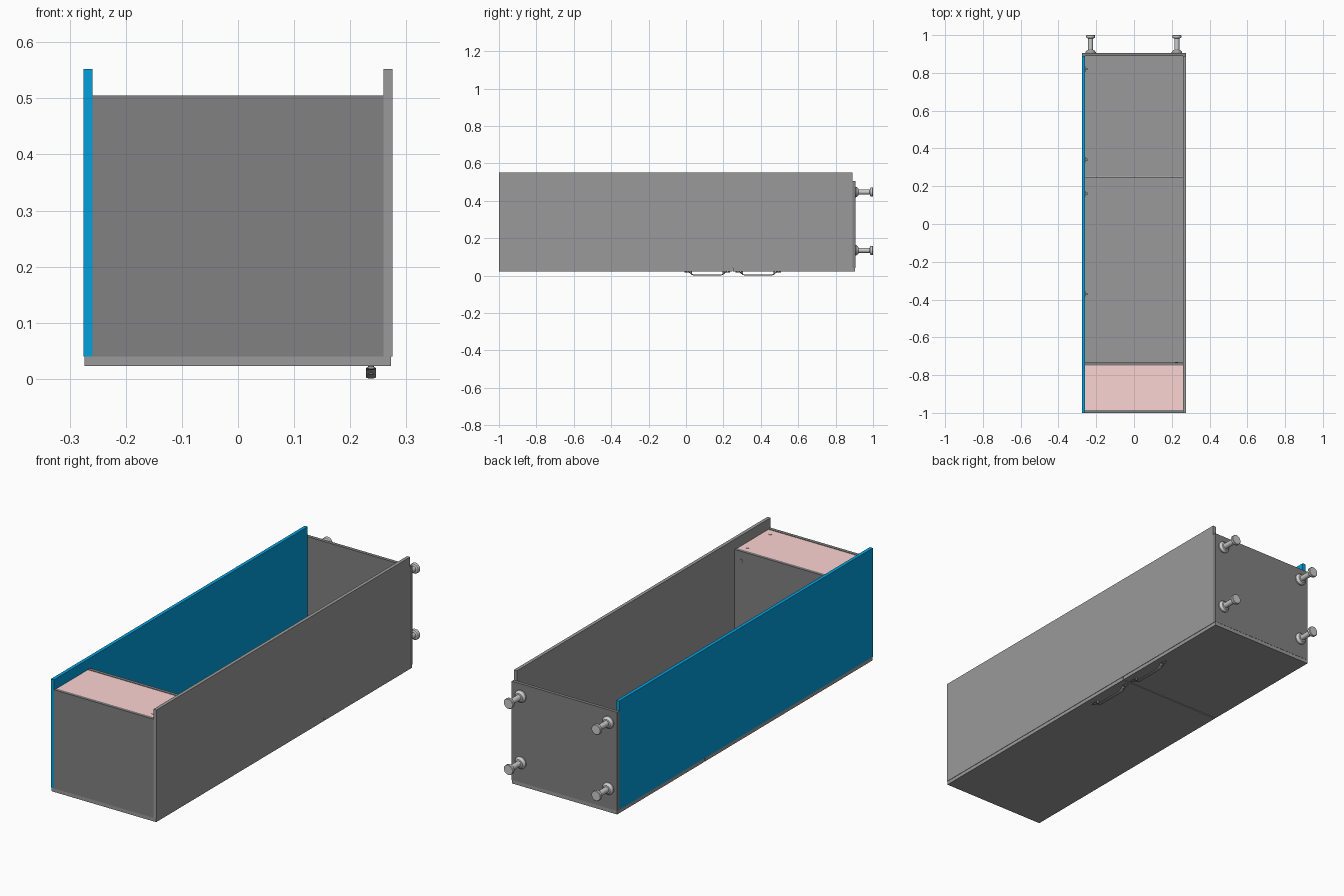
import bpy, bmesh, math
from mathutils import Matrix, Vector

if "Cube" in bpy.data.objects:
    bpy.data.objects.remove(bpy.data.objects["Cube"])


def material(name, color):
    m = bpy.data.materials.new(name)
    m.diffuse_color = color
    m.use_nodes = True
    m.node_tree.nodes["Principled BSDF"].inputs["Base Color"].default_value = m.diffuse_color
    return m


BLUE = material("blue_laminate", (0.001, 0.35, 0.72, 1))
PINK = material("pink_laminate", (0.98, 0.66, 0.65, 1))
GREY = material("grey_laminate", (0.323, 0.323, 0.323, 1))
DARK = material("dark_grey_laminate", (0.22, 0.22, 0.22, 1))


def finish(name, bm, mat=None):
    bmesh.ops.recalc_face_normals(bm, faces=bm.faces)
    me = bpy.data.meshes.new(name)
    bm.to_mesh(me)
    bm.free()
    ob = bpy.data.objects.new(name, me)
    bpy.context.collection.objects.link(ob)
    if mat:
        me.materials.append(mat)
    return ob


def add_box(bm, x, y, z):
    mid = Vector([(a + b) / 2 for a, b in (x, y, z)])
    size = [b - a for a, b in (x, y, z)]
    bmesh.ops.create_cube(bm, size=1, matrix=Matrix.Translation(mid) @ Matrix.Diagonal((*size, 1)))


def box(name, x, y, z, mat=None):
    bm = bmesh.new()
    add_box(bm, x, y, z)
    return finish(name, bm, mat)


def smooth(ob):
    bpy.ops.object.select_all(action='DESELECT')
    ob.select_set(True)
    bpy.context.view_layer.objects.active = ob
    bpy.ops.object.shade_smooth_by_angle()


def lathe(name, profile, loc, axis='Z', segments=24, mat=None):
    # profile: (radius, height) pairs, first and last on the axis
    bm = bmesh.new()
    vs = [bm.verts.new((r, 0, h)) for r, h in profile]
    es = [bm.edges.new(p) for p in zip(vs, vs[1:])]
    bmesh.ops.spin(bm, geom=vs + es, cent=(0, 0, 0), axis=(0, 0, 1),
                   angle=2 * math.pi, steps=segments)
    bmesh.ops.remove_doubles(bm, verts=bm.verts, dist=1e-5)
    if axis == 'Y':
        bm.transform(Matrix.Rotation(-math.pi / 2, 4, 'X'))
    bm.transform(Matrix.Translation(loc))
    ob = finish(name, bm, mat)
    smooth(ob)
    return ob


# Carcass panels
W, T = 0.275, 0.016
IN = W - T
box("side_panel_blue", (-W, -IN), (-1, 0.889), (0.04, 0.552), BLUE)
box("side_panel_grey", (IN, W), (-1, 0.889), (0.04, 0.552), GREY)
box("base_panel", (-W, W), (0.889, 0.905), (0.04, 0.505), DARK)
box("end_panel", (-IN, IN), (-1, -0.984), (0.04, 0.505), DARK)
box("divider_panel", (-IN, IN), (-0.748, -0.732), (0.04, 0.505), DARK)
box("pink_rail", (-IN, IN), (-0.984, -0.748), (0.487, 0.503), PINK)

# Doors
box("long_door", (-0.274, 0.273), (-0.999, 0.248), (0.023, 0.04), GREY)
box("short_door", (-0.274, 0.273), (0.252, 0.904), (0.023, 0.04), GREY)

# Feet on the base panel
foot = [(0, 0), (0.028, 0), (0.028, 0.005), (0.022, 0.012), (0.019, 0.016), (0.013, 0.017),
        (0.013, 0.077), (0.022, 0.08), (0.024, 0.083), (0.024, 0.093), (0.022, 0.095), (0, 0.095)]
for x in (-0.23, 0.227):
    for z in (0.135, 0.447):
        lathe("foot", foot, (x, 0.905, z), 'Y')


# Bowed pull handles: a rounded strap swept along the door
def handle(name, yc):
    half = [(0.122, 0.020), (0.108, 0.018), (0.098, 0.019), (0.091, 0.014),
            (0.082, 0.006), (0.07, 0.003)]
    path = [(-y, z) for y, z in half] + [(y, z) for y, z in reversed(half)]
    bm = bmesh.new()
    rings = []
    for i, (y, z) in enumerate(path):
        a, b = path[max(i - 1, 0)], path[min(i + 1, len(path) - 1)]
        t = Vector((0, b[0] - a[0], b[1] - a[1])).normalized()
        n = Vector((0, -t.z, t.y))
        w = 0.006 if i in (0, len(path) - 1) else 0.009
        ring = []
        for k in range(12):
            q = 2 * math.pi * k / 12
            p = Vector((0.237, yc + y, z)) + Vector((w * math.cos(q), 0, 0)) + n * 0.0025 * math.sin(q)
            ring.append(bm.verts.new(p))
        rings.append(ring)
    for r, s in zip(rings, rings[1:]):
        for k in range(12):
            bm.faces.new((r[k], r[(k + 1) % 12], s[(k + 1) % 12], s[k]))
    bm.faces.new(rings[0])
    bm.faces.new(rings[-1])
    smooth(finish(name, bm, GREY))
    for s in (-1, 1):
        y = yc + s * 0.086
        lathe("handle_post", [(0, 0.008), (0.005, 0.008), (0.005, 0.024), (0, 0.024)],
              (0.237, y, 0), segments=12, mat=GREY)
        lathe("handle_screw", [(0, 0.038), (0.004, 0.038), (0.004, 0.0415), (0, 0.0415)],
              (0.237, y, 0), segments=12, mat=GREY)


handle("long_door_handle", 0.114)
handle("short_door_handle", 0.386)

# Hinges: wall plate, arm and cup flange
for y in (0.82, 0.34, 0.16, -0.37, -0.91):
    bm = bmesh.new()
    add_box(bm, (-IN, -IN + 0.003), (y - 0.015, y + 0.015), (0.06, 0.08))
    add_box(bm, (-IN + 0.003, -IN + 0.014), (y - 0.006, y + 0.006), (0.045, 0.098))
    add_box(bm, (-IN + 0.002, -IN + 0.022), (y - 0.009, y + 0.009), (0.0395, 0.045))
    finish("hinge", bm, GREY)

# Connector caps on the rail and divider
cap = [(0, -0.002), (0.008, -0.002), (0.008, 0.0018), (0, 0.0018)]
for y in (-0.95, -0.78):
    lathe("rail_connector_cap", cap, (0.225, y, 0.503), segments=16, mat=PINK)
lathe("divider_connector_cap", cap, (0.225, -0.732, 0.46), 'Y', 16, DARK)
